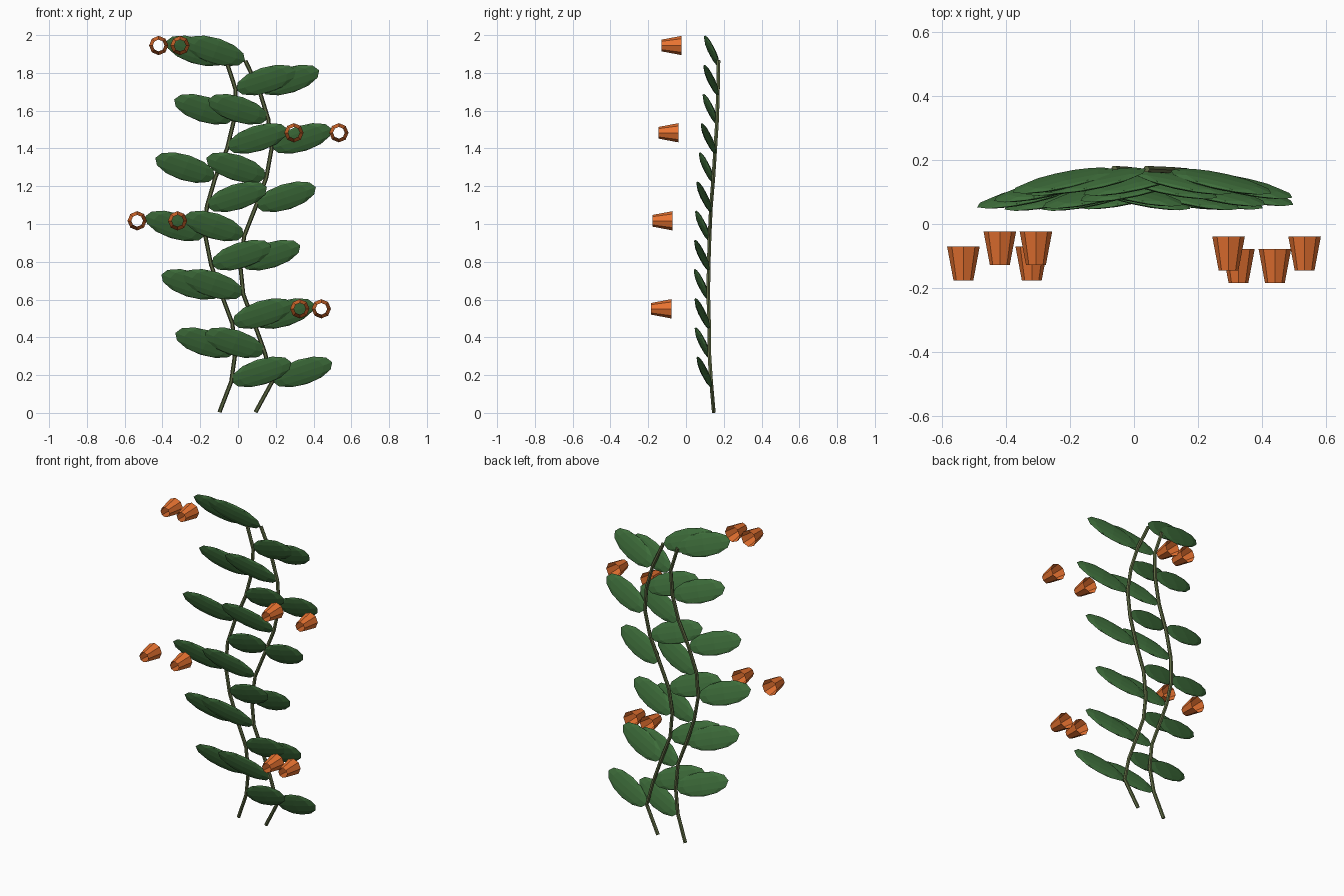
import bpy, bmesh, math
from mathutils import Matrix, Vector

if "Cube" in bpy.data.objects:
    bpy.data.objects.remove(bpy.data.objects["Cube"])


def material(name, rgb):
    m = bpy.data.materials.new(name)
    m.diffuse_color = (*rgb, 1)
    m.use_nodes = True
    m.node_tree.nodes["Principled BSDF"].inputs["Base Color"].default_value = m.diffuse_color
    return m


LEAF = material("leaf_green", (0.05, 0.16, 0.045))
STEM = material("stem_green", (0.11, 0.14, 0.055))
FLOWER = material("flower_orange", (0.8, 0.17, 0.03))


def finish(bm, name, mat):
    mesh = bpy.data.meshes.new(name)
    bm.to_mesh(mesh)
    bm.free()
    mesh.materials.append(mat)
    ob = bpy.data.objects.new(name, mesh)
    bpy.context.collection.objects.link(ob)
    return ob


# Node positions of the two stems, one leaf growing from each node
NODE_X = {
    "left": [-.036, -.014, -.03, -.088, -.142, -.173, -.165, -.12, -.057, -.02, -.012, -.062],
    "right": [.181, .142, .086, .028, .012, .033, .094, .15, .178, .16, .112, .039],
}
FOOT_X = {"left": -.098, "right": .093}
NODE_Y = [.133, .123, .122, .118, .120, .125, .132, .145, .155, .165, .169, .172]
NODE_Z = [.165 + .1545 * i for i in range(12)]


def stem(side):
    pts = [(FOOT_X[side], .147, .004)] + list(zip(NODE_X[side], NODE_Y, NODE_Z))
    pts = [Vector(p) for p in pts]
    bm = bmesh.new()
    rings = []
    for i, p in enumerate(pts):
        d = (pts[min(i + 1, len(pts) - 1)] - pts[max(i - 1, 0)]).normalized()
        u = d.cross(Vector((0, 1, 0))).normalized()
        v = u.cross(d)
        rings.append([bm.verts.new(p + .011 * (u * math.cos(a) + v * math.sin(a)))
                      for a in [k * math.tau / 6 for k in range(6)]])
    for r, s in zip(rings, rings[1:]):
        for k in range(6):
            bm.faces.new((r[k], r[(k + 1) % 6], s[(k + 1) % 6], s[k]))
    bm.faces.new(rings[0])
    bm.faces.new(rings[-1])
    bmesh.ops.recalc_face_normals(bm, faces=bm.faces)
    finish(bm, f"stem_{side}", STEM)


def leaf(side, i):
    # Flattened faceted blade rising outward and leaning forward
    out = 1 if i % 2 == 0 else -1
    length = Vector((.95 * out, -.22, .31)).normalized()
    normal = Vector((.12 * out, 1, .34))
    normal = (normal - length * normal.dot(length)).normalized()
    width = normal.cross(length)
    if width.z < 0:
        width = -width
    rot = Matrix((length, normal, width)).transposed().to_4x4()
    if rot.determinant() < 0:
        rot = Matrix((length, -normal, width)).transposed().to_4x4()
    centre = Vector((NODE_X[side][i] + .16 * out, NODE_Y[i] - .036, NODE_Z[i] + .052))
    bm = bmesh.new()
    bmesh.ops.create_uvsphere(bm, u_segments=8, v_segments=6, radius=1)
    bm.transform(Matrix.Translation(centre) @ rot @ Matrix.Diagonal((.170, .013, .071, 1)))
    finish(bm, f"leaf_{side}_{i + 1}", LEAF)


for side in NODE_X:
    stem(side)
    for i in range(12):
        leaf(side, i)

# Open flared flower cups, in pairs: x of both, centre y, z
PAIRS = [((.327, .441), -.131, .551), ((-.534, -.32), -.124, 1.017),
         ((.296, .534), -.092, 1.483), ((-.42, -.307), -.076, 1.945)]
n = 0
for xs, y, z in PAIRS:
    for x in xs:
        n += 1
        bm = bmesh.new()
        bmesh.ops.create_cone(bm, cap_ends=False, segments=8, radius1=.031,
                              radius2=.051, depth=.106)
        bm.transform(Matrix.Translation((x, y, z)) @ Matrix.Rotation(-math.pi / 2, 4, 'X'))
        finish(bm, f"flower_cup_{n}", FLOWER)
